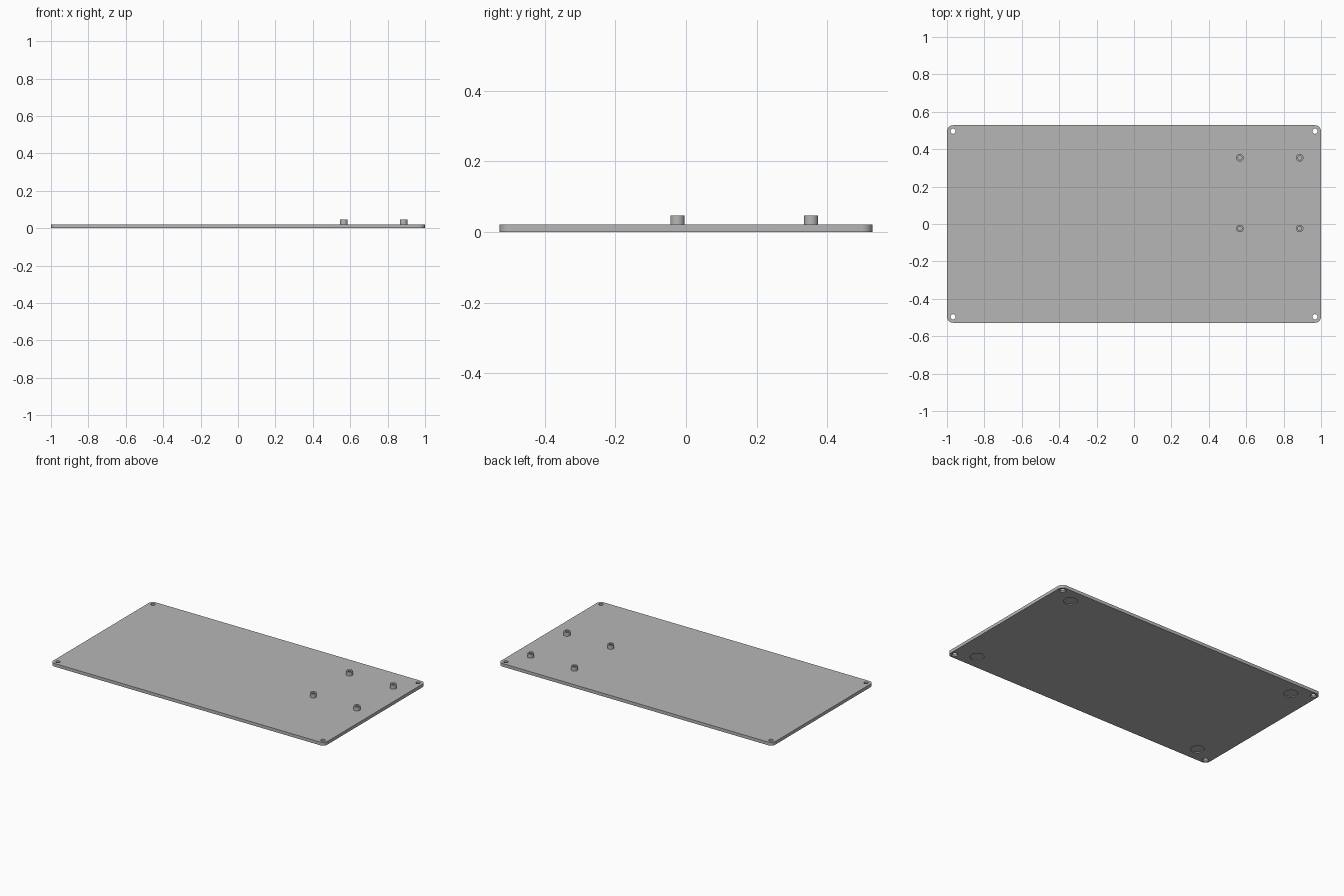
import bpy
import bmesh
from math import cos, sin, pi

HALF_X, HALF_Y, THICK, CORNER = 1.0, 0.528, 0.021, 0.032
HOLE_X, HOLE_Y = HALF_X - CORNER, HALF_Y - CORNER

cube = bpy.data.objects.get("Cube")
if cube:
    bpy.data.objects.remove(cube, do_unlink=True)

grey = bpy.data.materials.new("plain grey")
grey.use_nodes = True
grey.diffuse_color = (0.47, 0.47, 0.47, 1)
grey.node_tree.nodes["Principled BSDF"].inputs["Base Color"].default_value = grey.diffuse_color


def lathe(bm, x, y, profile, closed=False, steps=32):
    """Turn a (radius, height) profile about a vertical axis at x, y."""
    rings = [[bm.verts.new((x + r * cos(2 * pi * i / steps),
                            y + r * sin(2 * pi * i / steps), z))
              for i in range(steps)] for r, z in profile]
    pairs = list(zip(rings, rings[1:]))
    if closed:
        pairs.append((rings[-1], rings[0]))
    else:
        bm.faces.new(rings[0])
        bm.faces.new(rings[-1])
    for a, b in pairs:
        for i in range(steps):
            j = (i + 1) % steps
            bm.faces.new((a[i], a[j], b[j], b[i]))


def make_object(name, bm):
    bmesh.ops.recalc_face_normals(bm, faces=bm.faces)
    mesh = bpy.data.meshes.new(name)
    bm.to_mesh(mesh)
    bm.free()
    mesh.materials.append(grey)
    obj = bpy.data.objects.new(name, mesh)
    bpy.context.collection.objects.link(obj)
    return obj


def smooth(obj):
    bpy.ops.object.select_all(action='DESELECT')
    obj.select_set(True)
    bpy.context.view_layer.objects.active = obj
    bpy.ops.object.shade_smooth_by_angle(angle=pi / 6)


# Base plate with rounded corners
bm = bmesh.new()
outline = []
for quarter, (sx, sy) in enumerate([(1, 1), (-1, 1), (-1, -1), (1, -1)]):
    for step in range(9):
        a = (quarter + step / 8) * pi / 2
        outline.append(bm.verts.new((sx * HOLE_X + CORNER * cos(a),
                                     sy * HOLE_Y + CORNER * sin(a), 0)))
face = bm.faces.new(outline)
top = bmesh.ops.extrude_face_region(bm, geom=[face], use_keep_orig=True)
bmesh.ops.translate(bm, vec=(0, 0, THICK),
                    verts=[v for v in top["geom"] if isinstance(v, bmesh.types.BMVert)])
plate = make_object("base_plate", bm)

# Corner screw holes, countersunk below, and round foot recesses underneath
bm = bmesh.new()
for sx in (-1, 1):
    for sy in (-1, 1):
        lathe(bm, sx * HOLE_X, sy * HOLE_Y,
              [(0.024, -0.003), (0.014, 0.007), (0.014, THICK + 0.01)])
        lathe(bm, sx * 0.85, sy * 0.43, [(0.042, -0.01), (0.042, 0.005)])
cutter = make_object("hole_cutter", bm)
cutter.hide_render = True

cut = plate.modifiers.new("holes", 'BOOLEAN')
cut.operation = 'DIFFERENCE'
cut.solver = 'EXACT'
cut.object = cutter
bpy.context.view_layer.objects.active = plate
bpy.ops.object.modifier_apply(modifier=cut.name)
bpy.data.objects.remove(cutter, do_unlink=True)
smooth(plate)

# Four hollow standoffs on the top
for side, x in (("right", 0.566), ("left", 0.886)):
    for end, y in (("front", -0.024), ("back", 0.354)):
        bm = bmesh.new()
        lathe(bm, x, y, [(0.02, 0.018), (0.02, 0.047), (0.011, 0.047), (0.011, 0.018)],
              closed=True)
        smooth(make_object(f"standoff_{end}_{side}", bm))
